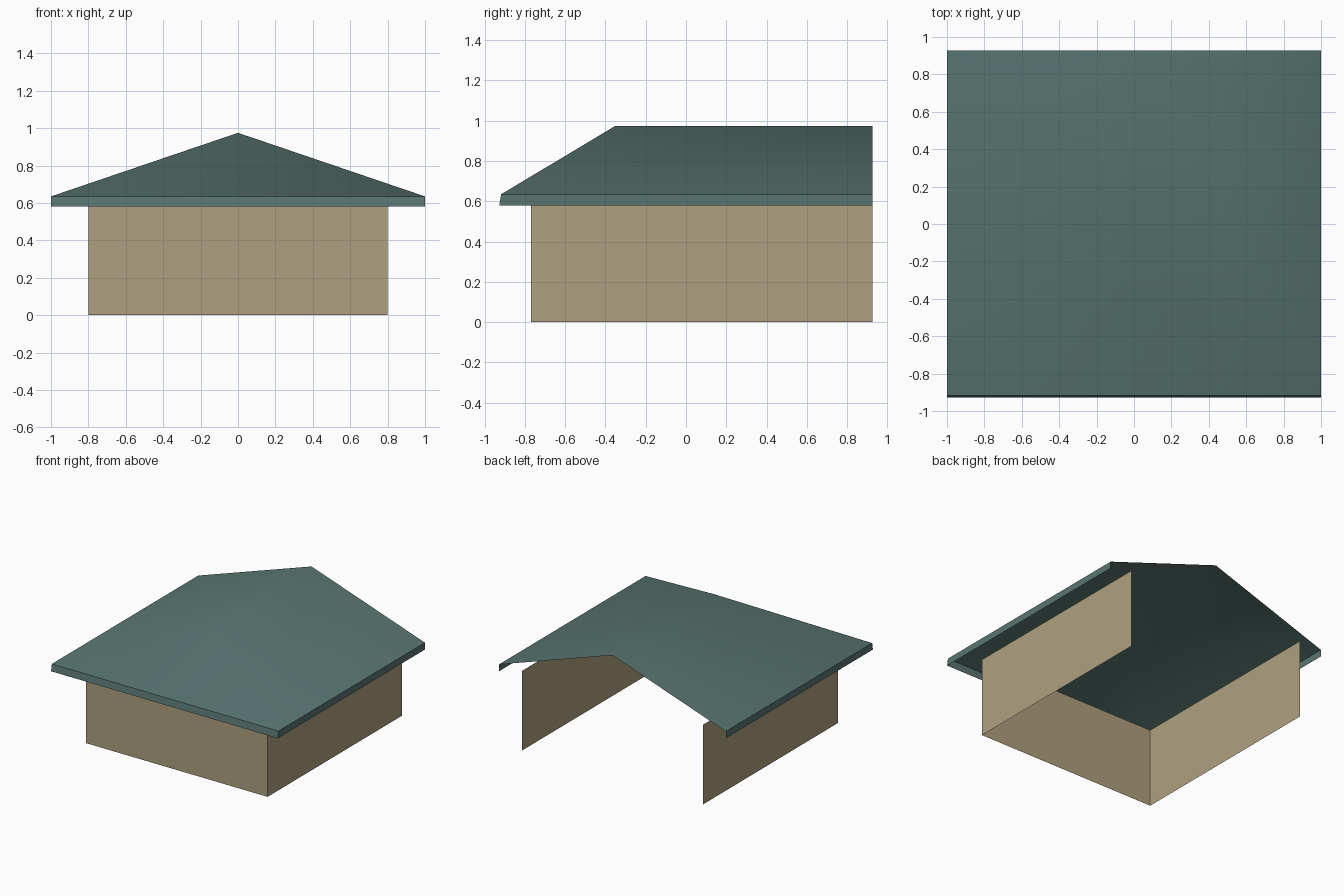
import bpy, bmesh, math

if "Cube" in bpy.data.objects:
    bpy.data.objects.remove(bpy.data.objects["Cube"])

W, Y, EAVE, DROP = 1.0, 0.927, 0.635, 0.58   # roof half width, half depth, eave top, fascia bottom
RIDGE, HIP_Y = 0.975, -0.35


def material(name, col):
    m = bpy.data.materials.new(name)
    m.diffuse_color = (*col, 1)
    m.use_nodes = True
    m.node_tree.nodes["Principled BSDF"].inputs["Base Color"].default_value = m.diffuse_color
    return m


def build(name, verts, faces, mat):
    me = bpy.data.meshes.new(name)
    me.from_pydata(verts, [], faces)
    me.materials.append(mat)
    ob = bpy.data.objects.new(name, me)
    bpy.context.collection.objects.link(ob)
    return ob


tan = material("tan wall", (0.429, 0.356, 0.216))
green = material("grey green roof", (0.098, 0.178, 0.165))

# walls: three thin sheets, open at the back
plan = [(-0.8, Y), (-0.8, -0.77), (0.8, -0.77), (0.8, Y)]
build("walls", [(x, y, z) for z in (0, EAVE) for x, y in plan],
      [(i, i + 1, i + 5, i + 4) for i in range(3)], tan)

# roof: hipped front, open gable at the back, with a hanging fascia
eave = [(-W, Y, EAVE), (-W, -0.918, EAVE), (W, -0.918, EAVE), (W, Y, EAVE)]
drop = [(-W, Y, DROP), (-W, -Y, DROP), (W, -Y, DROP), (W, Y, DROP)]
ridge = [(0, HIP_Y, RIDGE), (0, Y, RIDGE)]
faces = [(0, 1, 8, 9), (1, 2, 8), (2, 3, 9, 8)]
faces += [(i + 4, i + 5, i + 1, i) for i in range(3)]
roof = build("roof", eave + drop + ridge, faces, green)

# slopes blend softly, fascia edge stays sharp
bpy.context.view_layer.objects.active = roof
roof.select_set(True)
bpy.ops.object.shade_smooth_by_angle(angle=math.radians(48))
